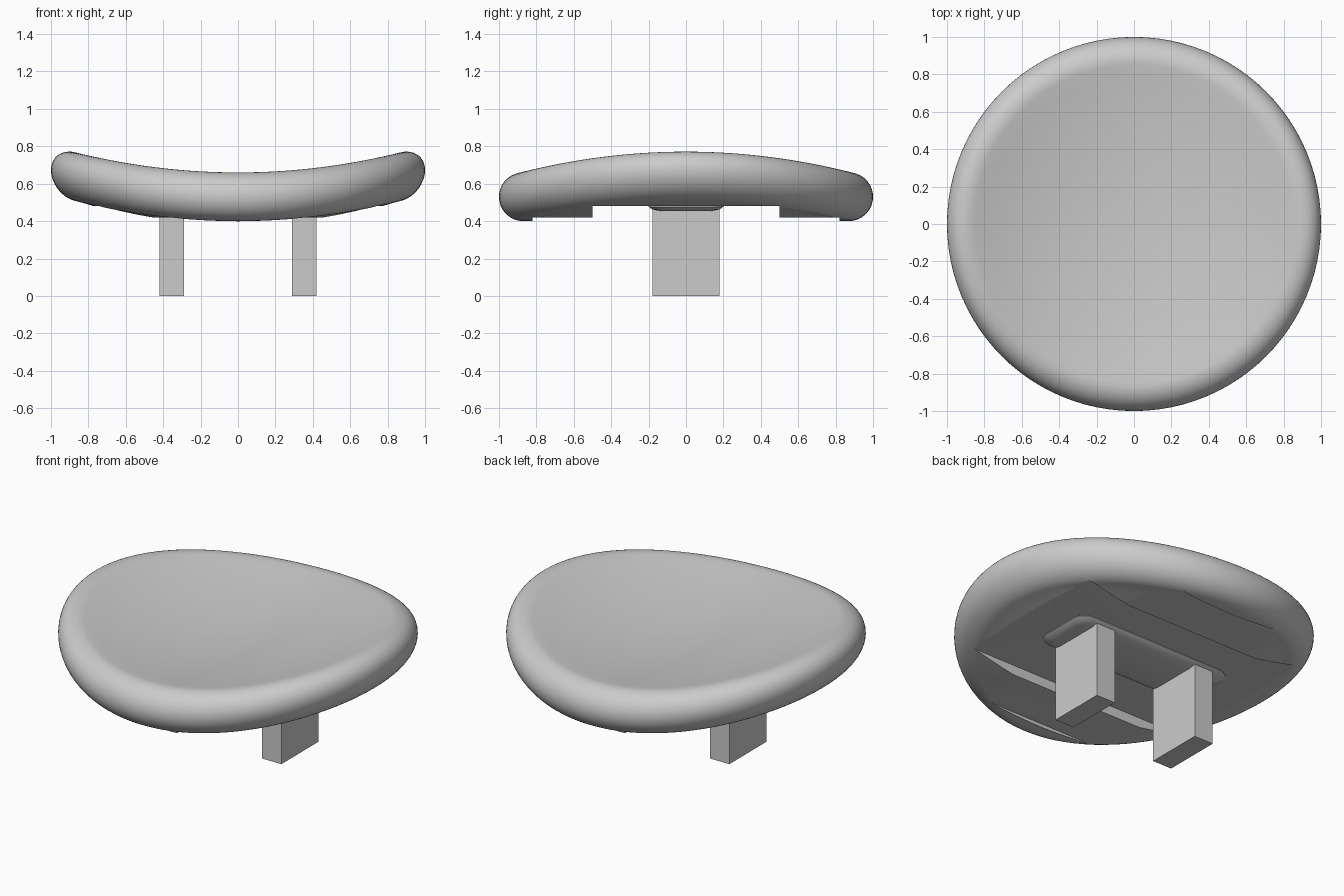
import bpy, bmesh
from math import cos, sin, pi, radians

cube = bpy.data.objects.get("Cube")
if cube:
    bpy.data.objects.remove(cube)

grey = bpy.data.materials.new("plain grey")
grey.use_nodes = True
grey.diffuse_color = (0.6, 0.6, 0.6, 1)
grey.node_tree.nodes["Principled BSDF"].inputs["Base Color"].default_value = (0.6, 0.6, 0.6, 1)


def make_object(name, bm):
    mesh = bpy.data.meshes.new(name)
    bmesh.ops.recalc_face_normals(bm, faces=bm.faces[:])
    bm.to_mesh(mesh)
    bm.free()
    obj = bpy.data.objects.new(name, mesh)
    bpy.context.collection.objects.link(obj)
    mesh.materials.append(grey)
    return obj


def box(name, low, high):
    bm = bmesh.new()
    bmesh.ops.create_cube(bm, size=1)
    for v in bm.verts:
        v.co = [(a + b) / 2 + c * (b - a) for a, b, c in zip(low, high, v.co)]
    return make_object(name, bm)


def select_only(obj):
    bpy.ops.object.select_all(action="DESELECT")
    obj.select_set(True)
    bpy.context.view_layer.objects.active = obj


# Seat: dished disc with a round rim, turned from a profile
RIM_R, RIM_Z, TUBE, END = 0.87, 0.53, 0.13, radians(98)
RINGS, ARC, SIDES = 14, 24, 96
rim = [(RIM_R + TUBE * cos(END - 2 * END * i / ARC),
        RIM_Z + TUBE * sin(END - 2 * END * i / ARC)) for i in range(ARC + 1)]
edge_r = rim[0][0]


def inner(depth, edge_z):
    return [(edge_r * i / RINGS, edge_z - depth * (1 - (i / RINGS) ** 2)) for i in range(RINGS)]


profile = inner(0.06, rim[0][1]) + rim + inner(0.03, rim[-1][1])[::-1]

bm = bmesh.new()
rings = []
for r, z in profile:
    count = SIDES if r > 0 else 1
    rings.append([bm.verts.new((r * cos(2 * pi * k / SIDES), r * sin(2 * pi * k / SIDES), z))
                  for k in range(count)])
for a, b in zip(rings, rings[1:]):
    for k in range(SIDES):
        n = (k + 1) % SIDES
        corners = [a[k % len(a)], a[n % len(a)], b[n % len(b)], b[k % len(b)]]
        bm.faces.new(list(dict.fromkeys(corners)))
# Bend both sides upwards
for v in bm.verts:
    v.co.z += 0.142 * v.co.x ** 2
seat = make_object("seat", bm)

# Flat steps cut into the underside
for half_depth, level in ((0.82, 0.42), (0.5, 0.48)):
    cutter = box("underside_cutter", (-1.2, -half_depth, 0.1), (1.2, half_depth, level))
    cutter.hide_render = True
    cut = seat.modifiers.new("step", "BOOLEAN")
    cut.operation = "DIFFERENCE"
    cut.solver = "EXACT"
    cut.object = cutter
    select_only(seat)
    bpy.ops.object.modifier_apply(modifier=cut.name)
    bpy.data.objects.remove(cutter)
select_only(seat)
bpy.ops.object.shade_smooth_by_angle(angle=radians(14))

# Mounting pad with rounded corners and sloping sides
bm = bmesh.new()
loops = []
for hx, hy, z in ((0.54, 0.2, 0.49), (0.54, 0.2, 0.476), (0.52, 0.18, 0.462), (0.48, 0.14, 0.455)):
    radius, loop = hy * 0.45, []
    for k in range(24):
        t = 2 * pi * (k + 0.5) / 24
        sx, sy = (1 if cos(t) > 0 else -1), (1 if sin(t) > 0 else -1)
        loop.append(bm.verts.new((sx * (hx - radius) + radius * cos(t),
                                  sy * (hy - radius) + radius * sin(t), z)))
    loops.append(loop)
for a, b in zip(loops, loops[1:]):
    for k in range(24):
        n = (k + 1) % 24
        bm.faces.new((a[k], a[n], b[n], b[k]))
bm.faces.new(loops[0])
bm.faces.new(loops[-1])
pad = make_object("mounting_pad", bm)
select_only(pad)
bpy.ops.object.shade_smooth_by_angle(angle=radians(35))

# Legs
for name, side in (("left_leg", 1), ("right_leg", -1)):
    xs = sorted((side * 0.29, side * 0.42))
    box(name, (xs[0], -0.18, 0), (xs[1], 0.18, 0.485))
